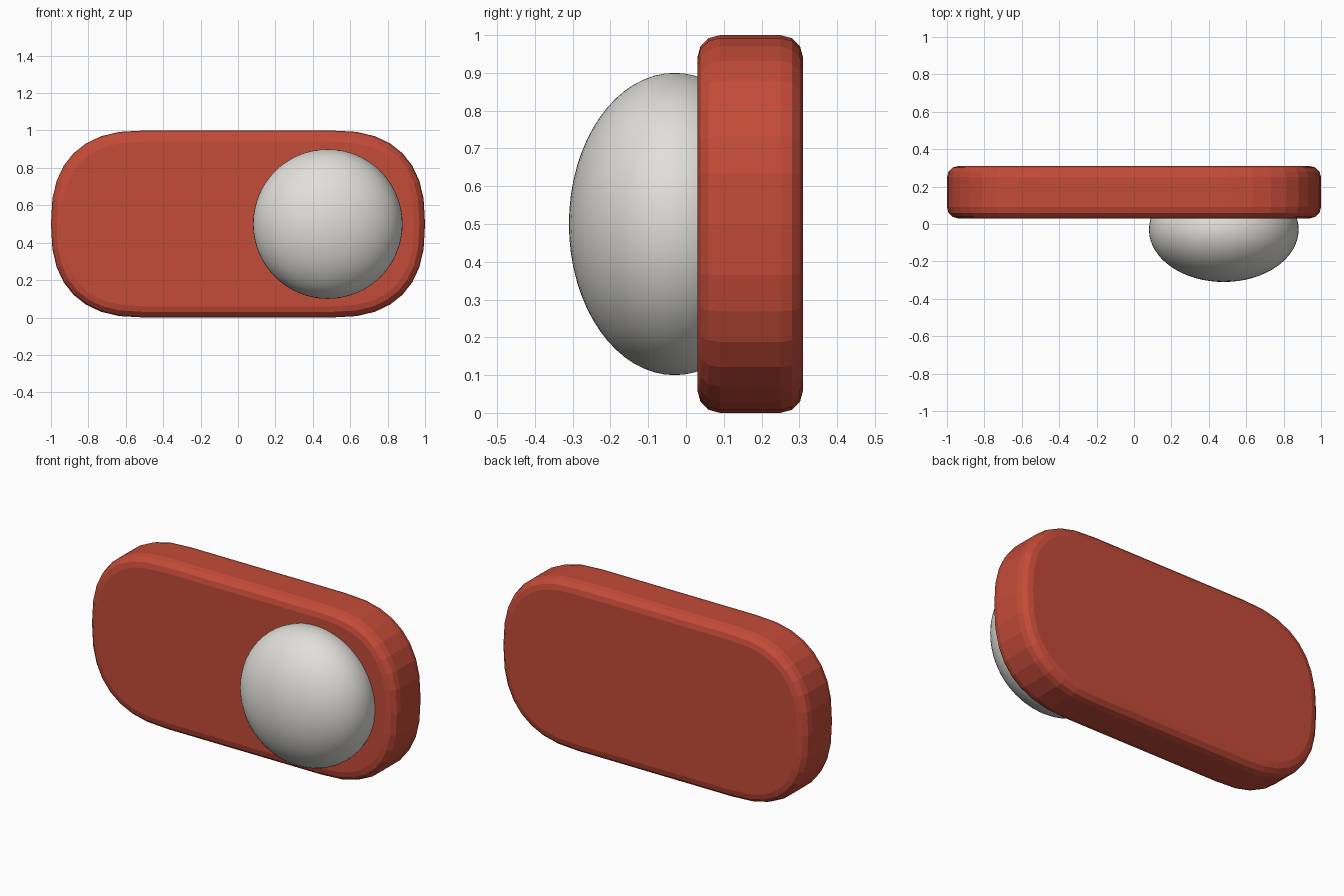
import bpy, bmesh
from math import sin, cos, pi, radians

cube = bpy.data.objects.get("Cube")
if cube:
    bpy.data.objects.remove(cube, do_unlink=True)


def make_material(name, color):
    mat = bpy.data.materials.new(name)
    mat.use_nodes = True
    mat.diffuse_color = color
    bsdf = mat.node_tree.nodes["Principled BSDF"]
    bsdf.inputs["Base Color"].default_value = color
    bsdf.inputs["Roughness"].default_value = 0.6
    return mat


def make_object(name, bm, mat):
    mesh = bpy.data.meshes.new(name)
    bm.to_mesh(mesh)
    bm.free()
    mesh.materials.append(mat)
    obj = bpy.data.objects.new(name, mesh)
    bpy.context.collection.objects.link(obj)
    return obj


red = make_material("brick red", (0.55, 0.07, 0.04, 1))
white = make_material("warm white", (0.75, 0.74, 0.70, 1))

# Base plate: two soft rounded ends joined by straight sides
RADIUS, STEPS, ROUND = 0.5, 8, 0.8
FRONT, BACK = 0.03, 0.31


def power(value):
    return abs(value) ** ROUND if abs(value) > 1e-6 else 0.0


bm = bmesh.new()
outline = []
for sx, sz in ((1, 1), (-1, 1), (-1, -1), (1, -1)):
    for i in range(STEPS + 1):
        k = i if sx * sz > 0 else STEPS - i
        a = pi / 2 * k / STEPS
        x = sx * (0.5 + RADIUS * power(cos(a)))
        z = 0.5 + sz * RADIUS * power(sin(a))
        outline.append(bm.verts.new((x, FRONT, z)))
bmesh.ops.remove_doubles(bm, verts=outline, dist=0.0001)
face = bm.faces.new(list(bm.verts))
side = bmesh.ops.extrude_face_region(bm, geom=[face])
moved = [g for g in side["geom"] if isinstance(g, bmesh.types.BMVert)]
bmesh.ops.translate(bm, verts=moved, vec=(0, BACK - FRONT, 0))
bmesh.ops.recalc_face_normals(bm, faces=bm.faces)
plate = make_object("base_plate", bm, red)

# Softened front and back rims
bevel = plate.modifiers.new("rim", "BEVEL")
bevel.width = 0.06
bevel.segments = 3
bevel.limit_method = 'ANGLE'
bevel.angle_limit = radians(60)
bevel.use_clamp_overlap = False

# Domed knob set into the plate
bm = bmesh.new()
bmesh.ops.create_uvsphere(bm, u_segments=64, v_segments=32, radius=1)
for f in bm.faces:
    f.smooth = True
knob = make_object("knob", bm, white)
knob.scale = (0.4, 0.28, 0.4)
knob.location = (0.48, -0.03, 0.5)
